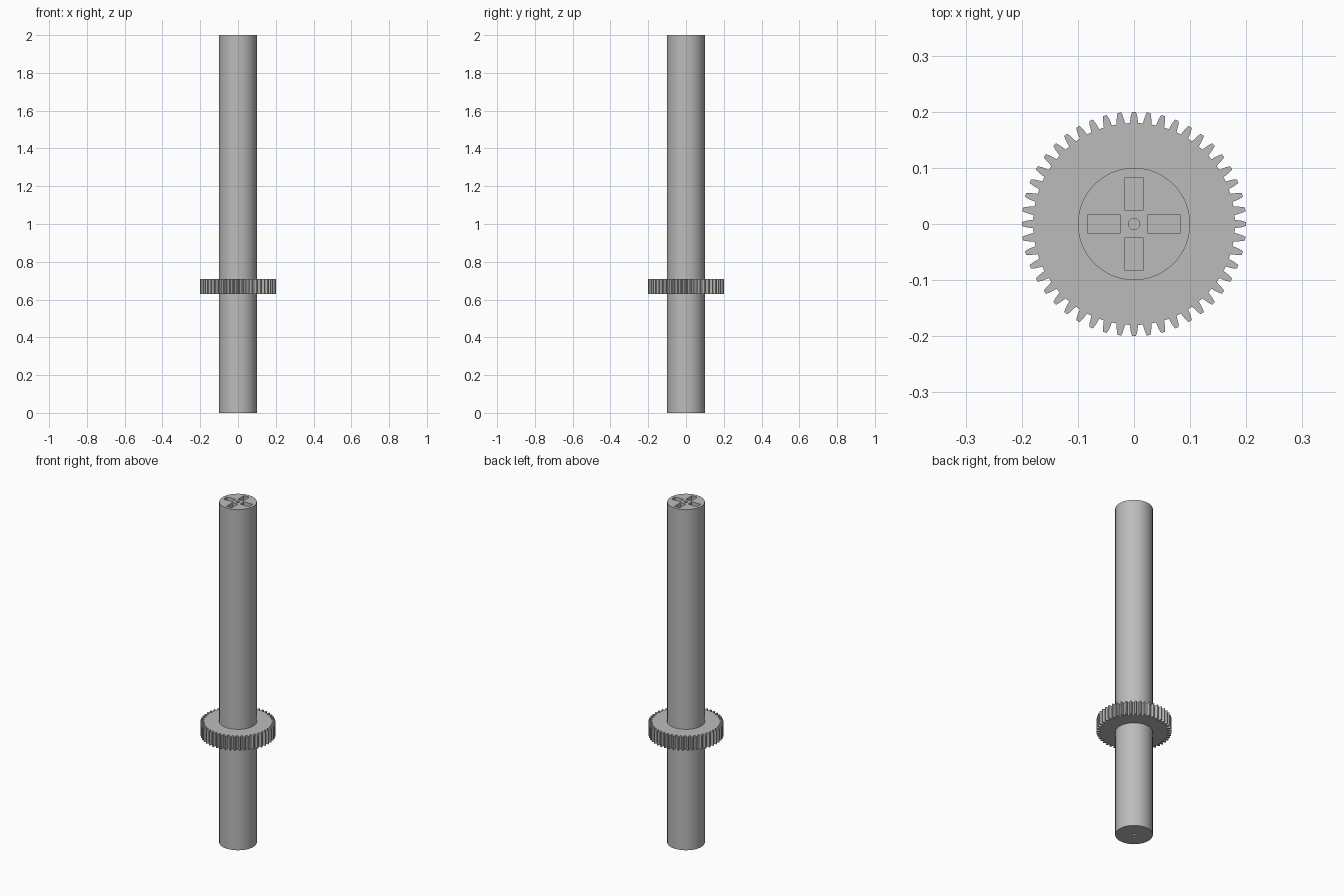
import bpy
import bmesh
from math import pi, sin, cos, radians

if "Cube" in bpy.data.objects:
    bpy.data.objects.remove(bpy.data.objects["Cube"], do_unlink=True)

steel = bpy.data.materials.new("grey_steel")
steel.use_nodes = True
GREY = (0.5, 0.5, 0.5, 1)
steel.diffuse_color = GREY
steel.node_tree.nodes["Principled BSDF"].inputs["Base Color"].default_value = GREY

SHAFT_R, LENGTH = 0.1, 2.0
TEETH, TIP_R, ROOT_R = 48, 0.2, 0.18


def prism(name, outline, z0, z1):
    """Extrude a closed xy outline from z0 to z1."""
    bm = bmesh.new()
    face = bm.faces.new([bm.verts.new((x, y, z0)) for x, y in outline])
    ext = bmesh.ops.extrude_face_region(bm, geom=[face])
    tops = [v for v in ext["geom"] if isinstance(v, bmesh.types.BMVert)]
    bmesh.ops.translate(bm, verts=tops, vec=(0, 0, z1 - z0))
    bmesh.ops.recalc_face_normals(bm, faces=bm.faces)
    mesh = bpy.data.meshes.new(name)
    bm.to_mesh(mesh)
    bm.free()
    mesh.materials.append(steel)
    obj = bpy.data.objects.new(name, mesh)
    bpy.context.collection.objects.link(obj)
    return obj


def circle(radius, sides):
    return [(radius * cos(2 * pi * i / sides), radius * sin(2 * pi * i / sides))
            for i in range(sides)]


def cut(target, cutter):
    """Subtract a cutter and apply the result."""
    mod = target.modifiers.new("cut", "BOOLEAN")
    mod.operation = "DIFFERENCE"
    mod.solver = "EXACT"
    mod.object = cutter
    bpy.ops.object.select_all(action="DESELECT")
    bpy.context.view_layer.objects.active = target
    target.select_set(True)
    bpy.ops.object.modifier_apply(modifier=mod.name)
    bpy.data.objects.remove(cutter, do_unlink=True)


# Shaft with centre holes in both ends
shaft = prism("shaft", circle(SHAFT_R, 96), 0, LENGTH)
for z in (0, LENGTH):
    cut(shaft, prism("centre_hole_cutter", circle(0.01, 24), z - 0.04, z + 0.04))

# Four drive slots in the top end
slot = [(0.025, -0.017), (0.082, -0.017), (0.082, 0.017), (0.025, 0.017)]
for i in range(4):
    c, s = round(cos(i * pi / 2)), round(sin(i * pi / 2))
    turned = [(x * c - y * s, x * s + y * c) for x, y in slot]
    cut(shaft, prism("slot_cutter", turned, LENGTH - 0.04, LENGTH + 0.02))

bpy.ops.object.shade_smooth_by_angle(angle=radians(30))

# Toothed gear ring around the shaft
pitch = 2 * pi / TEETH
tooth = [(-0.32, ROOT_R), (-0.22, 0.193), (-0.13, TIP_R),
         (0.13, TIP_R), (0.22, 0.193), (0.32, ROOT_R)]
outline = []
for i in range(TEETH):
    for offset, r in tooth:
        a = (i + offset) * pitch
        outline.append((r * cos(a), r * sin(a)))
gear = prism("gear", outline, 0.63, 0.71)
cut(gear, prism("bore_cutter", circle(SHAFT_R - 0.002, 96), 0.6, 0.74))
